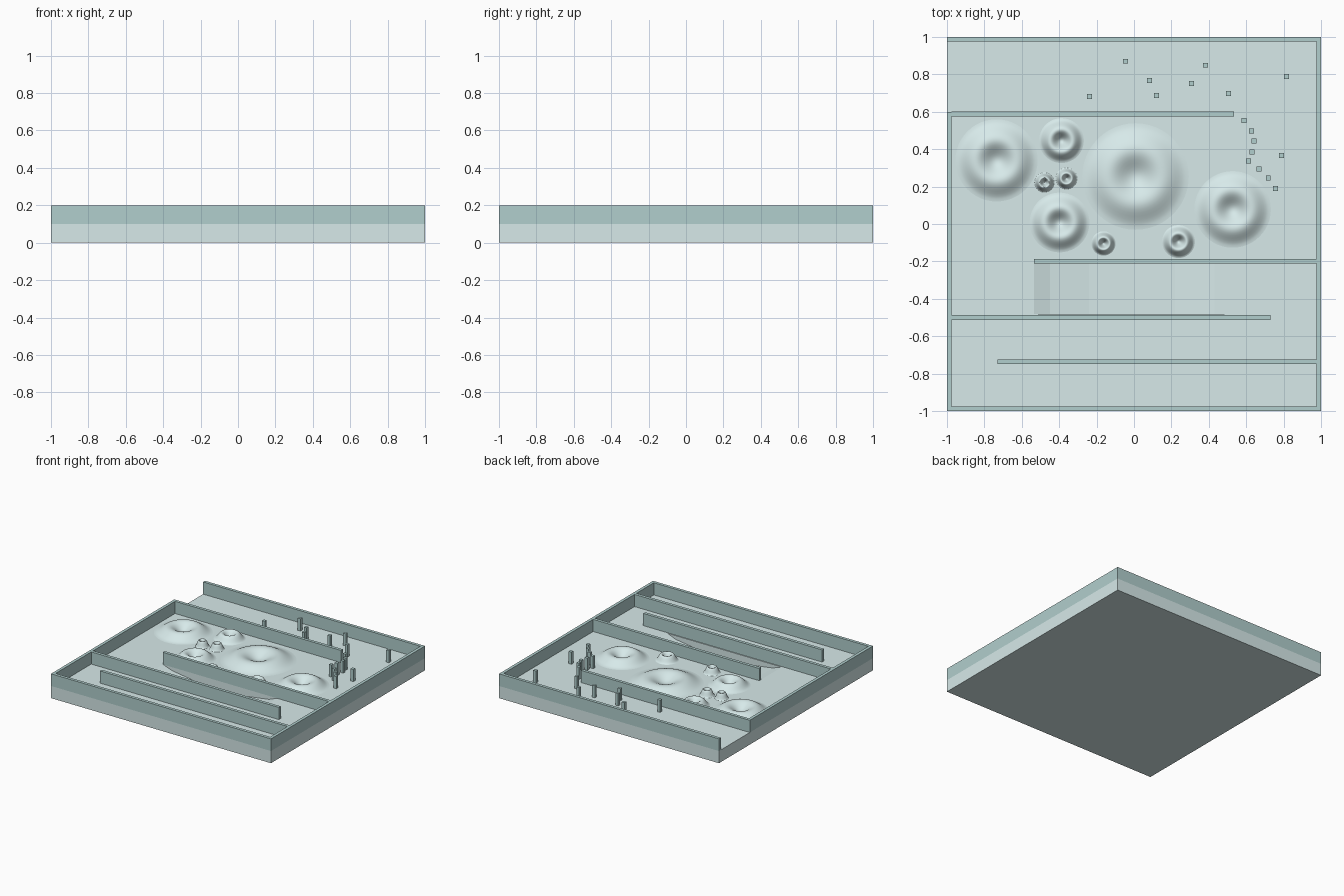
import bpy, bmesh, math

if "Cube" in bpy.data.objects:
    bpy.data.objects.remove(bpy.data.objects["Cube"])

FLOOR, TOP, T = 0.1, 0.2, 0.025


def material(name, color):
    m = bpy.data.materials.new(name)
    m.diffuse_color = (*color, 1)
    m.use_nodes = True
    m.node_tree.nodes["Principled BSDF"].inputs["Base Color"].default_value = m.diffuse_color
    return m


PALE = material("pale_floor", (0.68, 0.82, 0.82))
TEAL = material("teal_wall", (0.44, 0.62, 0.61))


def finish(bm, name, mat):
    bmesh.ops.recalc_face_normals(bm, faces=bm.faces)
    mesh = bpy.data.meshes.new(name)
    bm.to_mesh(mesh)
    bm.free()
    mesh.materials.append(mat)
    obj = bpy.data.objects.new(name, mesh)
    bpy.context.collection.objects.link(obj)
    return obj


def box(name, x0, x1, y0, y1, z0=FLOOR, z1=TOP, mat=TEAL):
    bm = bmesh.new()
    bmesh.ops.create_cube(bm, size=1)
    for v in bm.verts:
        v.co = ((x0 + x1) / 2 + v.co.x * (x1 - x0),
                (y0 + y1) / 2 + v.co.y * (y1 - y0),
                (z0 + z1) / 2 + v.co.z * (z1 - z0))
    return finish(bm, name, mat)


# Base slab: outer sides and bottom
bm = bmesh.new()
corners = [(-1, -1), (1, -1), (1, 1), (-1, 1)]
low = [bm.verts.new((x, y, 0)) for x, y in corners]
high = [bm.verts.new((x, y, FLOOR)) for x, y in corners]
bm.faces.new(low[::-1])
loops = [high]
for i in range(4):
    j = (i + 1) % 4
    bm.faces.new((low[i], low[j], high[j], high[i]))

# Shallow curved trough sunk into the floor
profile = [(-0.535, 0), (-0.45, 0.03), (-0.24, 0.06), (0.0, 0.065),
           (0.22, 0.06), (0.43, 0.03), (0.505, 0)]
near = [bm.verts.new((x, -0.48, FLOOR - d)) for x, d in profile]
far = [bm.verts.new((x, -0.21, FLOOR - d)) for x, d in profile]
for i in range(len(profile) - 1):
    bm.faces.new((near[i], near[i + 1], far[i + 1], far[i]))
bm.faces.new(near)
bm.faces.new(far)
loops.append([near[0], near[-1], far[-1], far[0]])

# Ring-shaped craters: centre x, centre y, radius
craters = [(-0.735, 0.34, 0.22), (-0.388, 0.446, 0.12), (-0.479, 0.222, 0.053),
           (-0.361, 0.243, 0.058), (0.008, 0.254, 0.285), (-0.398, 0.008, 0.16),
           (-0.163, -0.104, 0.065), (0.238, -0.094, 0.088), (0.527, 0.078, 0.205)]
SEG, RINGS, RIM = 48, 16, 0.05
for cx, cy, r in craters:
    prev = None
    for k in range(RINGS, 0, -1):
        t = k / RINGS
        z = FLOOR + RIM * math.sin(math.pi * t) ** 2
        ring = [bm.verts.new((cx + r * t * math.cos(2 * math.pi * s / SEG),
                              cy + r * t * math.sin(2 * math.pi * s / SEG), z))
                for s in range(SEG)]
        if prev:
            for s in range(SEG):
                n = (s + 1) % SEG
                bm.faces.new((prev[s], prev[n], ring[n], ring[s])).smooth = True
        else:
            loops.append(ring)
        prev = ring
    tip = bm.verts.new((cx, cy, FLOOR))
    for s in range(SEG):
        bm.faces.new((prev[s], prev[(s + 1) % SEG], tip)).smooth = True

# Flat floor filled around the trough and craters
edges = []
for loop in loops:
    for i, v in enumerate(loop):
        w = loop[(i + 1) % len(loop)]
        edges.append(bm.edges.get((v, w)) or bm.edges.new((v, w)))
bmesh.ops.triangle_fill(bm, edges=edges, use_beauty=True, normal=(0, 0, 1))
finish(bm, "base_floor", PALE)

# Outer walls, with the entrance gap at the back left
box("back_wall", -1, 1, 1 - T, 1)
box("front_wall", -1, 1, -1, -1 + T)
box("right_wall", 1 - T, 1, -1 + T, 1 - T)
box("left_wall", -1, -1 + T, -1 + T, 0.6)

# Inner maze walls
for i, (x0, x1, y) in enumerate([(-1 + T, 0.535, 0.588), (-0.535, 1 - T, -0.2),
                                 (-1 + T, 0.73, -0.5), (-0.73, 1 - T, -0.737)]):
    box(f"inner_wall_{i + 1}", x0, x1, y - T / 2, y + T / 2)

# Square slalom posts
posts = [(-0.045, 0.87), (0.083, 0.767), (0.12, 0.687), (-0.238, 0.682), (0.382, 0.848),
         (0.307, 0.751), (0.505, 0.698), (0.815, 0.789), (0.588, 0.553), (0.628, 0.497),
         (0.642, 0.444), (0.631, 0.385), (0.612, 0.337), (0.668, 0.294), (0.717, 0.246),
         (0.757, 0.19), (0.789, 0.366)]
for i, (x, y) in enumerate(posts):
    box(f"post_{i + 1}", x - T / 2, x + T / 2, y - T / 2, y + T / 2)
